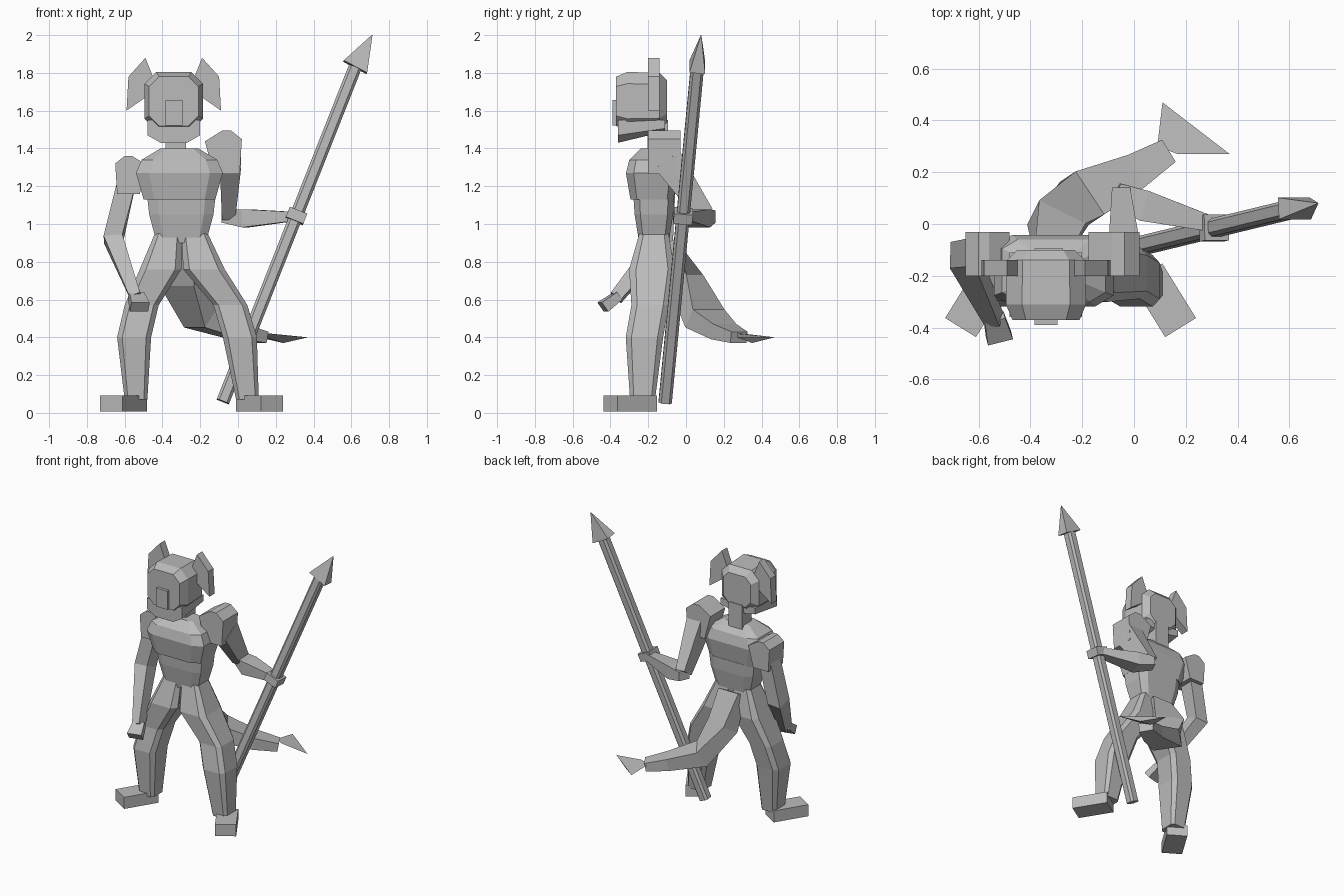
import bpy
import bmesh
from mathutils import Vector

if "Cube" in bpy.data.objects:
    bpy.data.objects.remove(bpy.data.objects["Cube"])

COLOUR = (.5, .5, .5, 1)
grey = bpy.data.materials.new("plain_grey")
grey.use_nodes = True
grey.diffuse_color = COLOUR
grey.node_tree.nodes["Principled BSDF"].inputs["Base Color"].default_value = COLOUR

ACROSS, DEEP, UP = Vector((1, 0, 0)), Vector((0, 1, 0)), Vector((0, 0, 1))
SIDES = {"left": 1, "right": -1}


def finish(name, bm):
    """Turn a bmesh into a flat-shaded grey object."""
    bmesh.ops.recalc_face_normals(bm, faces=bm.faces)
    mesh = bpy.data.meshes.new(name)
    bm.to_mesh(mesh)
    bm.free()
    mesh.materials.append(grey)
    part = bpy.data.objects.new(name, mesh)
    bpy.context.collection.objects.link(part)


def skin(name, rings):
    """Bridge equal-sized rings and cap both ends."""
    bm = bmesh.new()
    rows = [[bm.verts.new(point) for point in ring] for ring in rings]
    for lower, upper in zip(rows, rows[1:]):
        for i in range(len(lower)):
            bm.faces.new((lower[i - 1], lower[i], upper[i], upper[i - 1]))
    bm.faces.new(rows[0])
    bm.faces.new(rows[-1])
    finish(name, bm)


def outline(chamfer):
    """Unit square, with its corners cut when chamfer is above zero."""
    k = 1 - chamfer
    corners = []
    for a, b in ((1, 1), (-1, 1), (-1, -1), (1, -1)):
        cut = [(a, b * k), (a * k, b)]
        if a * b < 0:
            cut.reverse()
        corners += cut if chamfer else [(a, b)]
    return corners


def tube(name, stations, reference, ratio=1, chamfer=0, level=False):
    """Loft along a path of (x, y, z, half width); ratio gives the half height."""
    points = [Vector(station[:3]) for station in stations]
    last = len(points) - 1
    rings = []
    for i, centre in enumerate(points):
        tangent = points[min(i + 1, last)] - points[max(i - 1, 0)]
        tangent = UP if level else tangent.normalized()
        side = reference.cross(tangent).normalized()
        rise = tangent.cross(side) * ratio
        width = stations[i][3]
        rings.append([centre + (side * a + rise * b) * width for a, b in outline(chamfer)])
    skin(name, rings)


def plate(name, profile, front, back):
    """Extrude a front-view profile from front to back."""
    skin(name, [[(x, y, z) for x, z in profile] for y in (front, back)])


def hull(name, points):
    bm = bmesh.new()
    for point in points:
        bm.verts.new(point)
    bmesh.ops.convex_hull(bm, input=bm.verts)
    finish(name, bm)


# Torso: narrow belly below an overhanging chest
belly = [(.9, .13), (1.05, .17), (1.14, .18)]
tube("belly", [(-.3, -.17, z, w) for z, w in belly], DEEP, .6, .3, level=True)
chest = [(1.13, .19), (1.27, .23), (1.34, .2), (1.4, .1)]
tube("chest", [(-.31, -.18, z, w) for z, w in chest], DEEP, .6, .3, level=True)
tube("neck", [(-.33, -.15, z, .055) for z in (1.35, 1.55)], DEEP, level=True)

# Head: chamfered block lofted from back to front
MIDDLE = -.34
head = [(-.1, .11), (-.14, .15), (-.31, .155), (-.37, .13)]
tube("head", [(MIDDLE, y, 1.65, w) for y, w in head], UP, 1, .4)
jaw = []
for x, drop in ((.07, .1), (.14, .06)):
    for side in SIDES.values():
        for y, slope in ((-.36, 1), (-.11, .4)):
            jaw += [(MIDDLE + side * x, y, 1.53 - drop * slope), (MIDDLE + side * x, y, 1.55)]
hull("jaw", jaw)
tube("face_plate", [(MIDDLE, y, 1.59, .045) for y in (-.36, -.39)], UP, 1.5)

# Ears: one pointed blade, mirrored
ear = [(.15, 1.88), (.24, 1.78), (.25, 1.6), (.15, 1.67), (.11, 1.78)]
for name, side in SIDES.items():
    plate(name + "_ear", [(MIDDLE + side * x, z) for x, z in ear], -.2, -.14)

# Shoulders: one faceted cap, larger and higher on the spear side
cap = [(-.1, .05), (-.02, .1), (.02, .1), (.07, .06), (.06, -.1), (-.06, -.1)]
for name, x, z, size in (("left", -.06, 1.38, 1.15), ("right", -.58, 1.26, 1)):
    grow = SIDES[name] * size
    plate(name + "_shoulder", [(x + a * grow, z + b * size) for a, b in cap], -.2, -.03)

# Left arm, bent back and reaching out to the spear
tube("left_upper_arm", [(-.04, -.1, 1.34, .08), (-.05, .1, 1.05, .05)], ACROSS, .7)
tube("left_forearm", [(-.07, .12, 1.04, .04), (.04, .07, 1.03, .06), (.3, 0, 1.04, .03)], UP, .8)

# Right arm, hanging with the hand forward
tube("right_arm", [(-.59, -.11, 1.22, .05), (-.66, -.12, .92, .05), (-.54, -.37, .61, .03)], DEEP, 1.1)
tube("right_hand", [(-.54, -.36, .62, .04), (-.52, -.44, .56, .05)], UP, .6)

# Legs in a wide stance with turned-out feet
heights = (.95, .76, .57, .4, .07)
widths = (.07, .11, .09, .09, .06)
depths = (-.17, -.18, -.19, -.22, -.23)
stance = {"left": (-.23, -.18, -.04, .01, .05), "right": (-.37, -.41, -.51, -.55, -.54)}
for name, centres in stance.items():
    tube(name + "_leg", list(zip(centres, depths, heights, widths)), DEEP, 1.1, .3, level=True)
    heel = centres[-1]
    toe = heel + SIDES[name] * .13
    tube(name + "_foot", [(heel, -.19, .05, .07), (toe, -.4, .05, .07)], UP, .6)

# Tail with a thin end fin
tail = [(-.3, -.1, .9, .08), (-.3, 0, .7, .1), (-.2, .1, .5, .1), (0, .2, .43, .07), (.13, .28, .4, .05)]
tube("tail", tail, UP, .6)
hull("tail_fin", [(.09, .3, .42), (.17, .27, .42), (.11, .47, .4), (.24, .35, .37), (.37, .27, .4)])

# Spear with a flattened point, gripped by the left hand
butt, neck, tip = Vector((-.08, -.11, .06)), Vector((.62, .06, 1.83)), Vector((.71, .08, 2))
tube("spear_shaft", [(*butt, .035), (*neck, .035)], DEEP, 1, .4)
tube("spear_point", [(*neck, .07), (*tip, .002)], DEEP, .6)
tube("left_hand", [(*butt.lerp(neck, along), .05) for along in (.54, .57)], DEEP)
